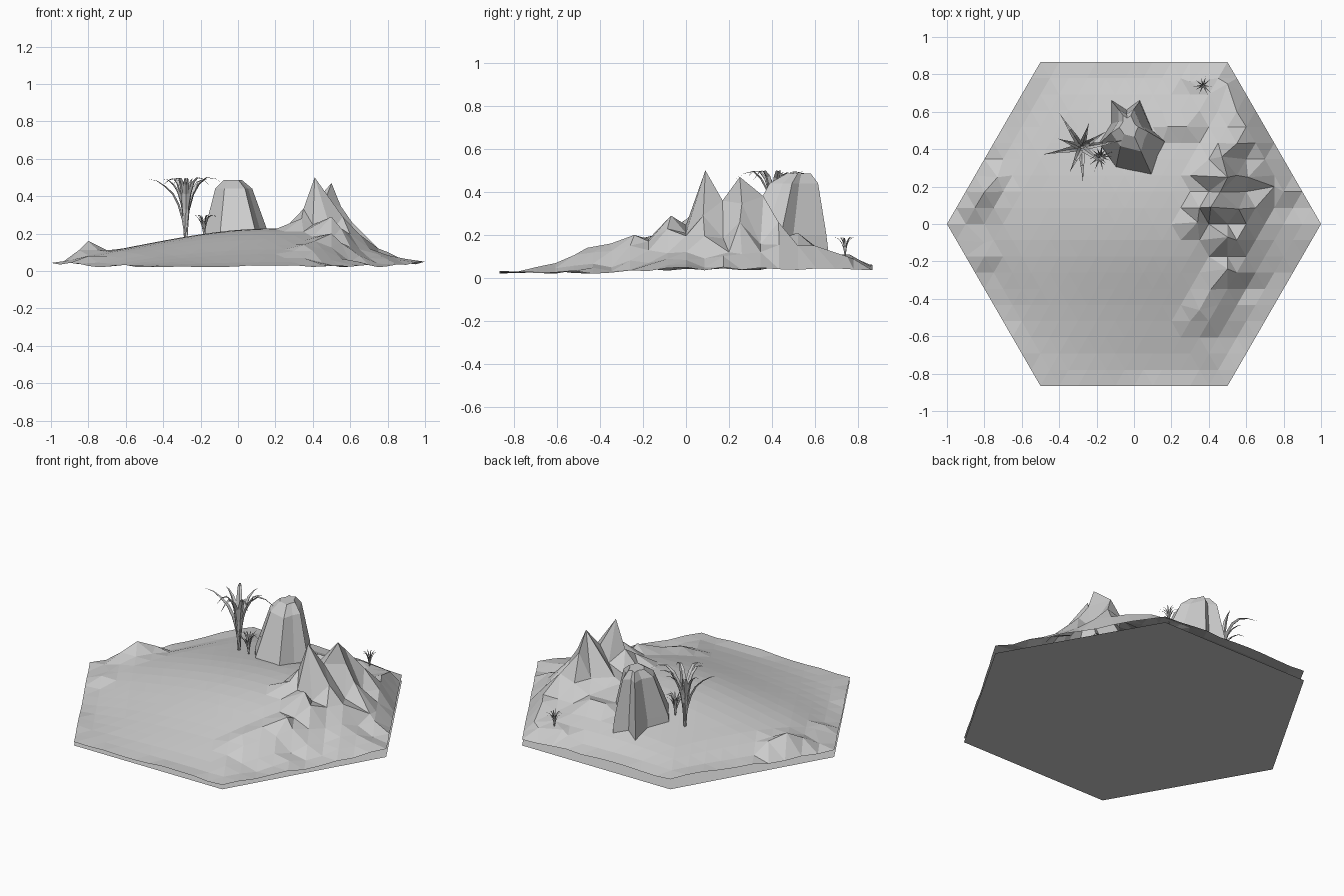
import bpy, bmesh, math, random
from mathutils import Vector, Matrix

random.seed(4)
old = bpy.data.objects.get("Cube")
if old:
    bpy.data.objects.remove(old, do_unlink=True)

grey = bpy.data.materials.new("stone_grey")
grey.use_nodes = True
COLOUR = (0.6, 0.6, 0.6, 1)
grey.diffuse_color = COLOUR
grey.node_tree.nodes["Principled BSDF"].inputs["Base Color"].default_value = COLOUR
ROOT3 = math.sqrt(3)


def make(name, bm):
    mesh = bpy.data.meshes.new(name)
    bm.to_mesh(mesh)
    bm.free()
    mesh.materials.append(grey)
    obj = bpy.data.objects.new(name, mesh)
    bpy.context.collection.objects.link(obj)
    return obj


def smooth(t):
    t = min(1, max(0, t))
    return t * t * (3 - 2 * t)


def inset(x, y):
    """Distance inside the hexagon rim: 0 on the rim, 1 in the middle."""
    return 1 - max(abs(y) * 2 / ROOT3, abs(x) + abs(y) / ROOT3)


def sand(x, y):
    """Height of the rounded dune, dropping east of the rocky ridge."""
    rim = 0.026 + 0.016 * smooth((y + 0.5) / 0.5)
    rim += 0.02 * smooth((y - 0.3) / 0.5) * smooth(0.6 - x)
    hill = 0.185 * smooth(1.02 - math.hypot((x - 0.2) * 0.7, y - 0.1))
    hill *= smooth(0.1 + inset(x, y) / 0.3)
    foot = 0.58 + 0.3 * min(0, y + 0.1)
    hill *= 1 - 0.6 * smooth((x - foot) / 0.1)
    return rim + hill


# Flat hexagonal base plate
bm = bmesh.new()
bmesh.ops.create_circle(bm, cap_ends=True, segments=6, radius=1,
                        matrix=Matrix.Rotation(math.pi / 2, 4, "Z"))
bm.verts.ensure_lookup_table()
angle = math.atan2(bm.verts[0].co.y, bm.verts[0].co.x)
bmesh.ops.rotate(bm, verts=bm.verts, matrix=Matrix.Rotation(-angle, 3, "Z"))
bmesh.ops.reverse_faces(bm, faces=[f for f in bm.faces if f.normal.z > 0])
make("base_plate", bm)

# Crags on the ground: x, y, height, foot radius
crags = [(0.41, 0.09, 0.5, 0.15), (0.5, 0.25, 0.47, 0.16), (0.47, 0.36, 0.38, 0.15),
         (0.46, 0.17, 0.36, 0.12), (0.34, 0.01, 0.28, 0.13), (0.5, -0.07, 0.29, 0.18),
         (0.56, 0.08, 0.29, 0.2), (0.61, 0.25, 0.26, 0.17), (0.55, 0.43, 0.26, 0.17),
         (0.5, -0.24, 0.2, 0.13), (0.35, -0.46, 0.14, 0.14), (0.41, -0.35, 0.16, 0.13),
         (0.3, 0.26, 0.24, 0.13), (0.28, 0.52, 0.21, 0.12), (0.18, 0.52, 0.21, 0.1),
         (0.55, 0.6, 0.15, 0.12), (0.3, 0.76, 0.11, 0.11), (0.5, 0.75, 0.1, 0.1),
         (0.75, 0.2, 0.12, 0.12), (-0.8, 0.17, 0.16, 0.16), (-0.73, 0.25, 0.12, 0.1),
         (-0.8, -0.1, 0.08, 0.1)]

# Ground: triangular lattice raised into dune and crags
N = 10
bm = bmesh.new()
grid = {}
for j in range(-N, N + 1):
    for i in range(-N, N + 1):
        if abs(i + j) <= N:
            grid[i, j] = bm.verts.new(((i + j / 2) / N, j * ROOT3 / 2 / N, 0))
for (i, j), v in grid.items():
    for a, b in (((i + 1, j), (i, j + 1)), ((i, j + 1), (i - 1, j + 1))):
        if a in grid and b in grid:
            bm.faces.new((v, grid[a], grid[b]))
inner = [v for v in bm.verts if inset(*v.co.xy) > 0.01]
for x, y, h, r in crags:
    v = min(inner, key=lambda p: (p.co.xy - Vector((x, y))).length)
    v.co.xy = x, y
for v in bm.verts:
    x, y = v.co.xy
    z = sand(x, y)
    if inset(x, y) < 0.01:
        z += random.uniform(-0.008, 0.008)
    else:
        rough = smooth((x - 0.3) / 0.15) + smooth((-x - 0.7) / 0.1)
        z += rough * random.uniform(-0.012, 0.012)
        for cx, cy, h, r in crags:
            d = math.hypot(x - cx, y - cy) / r
            if d < 1:
                z = max(z, h - (h - 0.08) * d)
    v.co.z = max(0.02, z)
make("ground", bm)

# Standing rock: star-shaped foot rising to a narrow top that leans back
star = [(0.1, 0.25), (0.13, 0.36), (0.17, 0.44), (0.1, 0.5), (0.03, 0.66), (-0.04, 0.61),
        (-0.12, 0.66), (-0.12, 0.54), (-0.19, 0.43), (-0.1, 0.3)]
centre = Vector((0, 0.48, 0))
bm = bmesh.new()
rings = []
for scale, z, lean in ((1.03, 0.09, 0), (0.96, 0.2, 0), (0.55, 0.44, 0.035), (0.28, 0.485, 0.05)):
    ring = []
    for x, y in star:
        p = centre.lerp(Vector((x, y, 0)), scale)
        ring.append(bm.verts.new((p.x - lean / 2, p.y + lean, z)))
    rings.append(ring)
for low, high in zip(rings, rings[1:]):
    for k in range(len(star)):
        n = (k + 1) % len(star)
        bm.faces.new((low[k], low[n], high[n], high[k]))
bm.faces.new(rings[-1])
make("standing_rock", bm)


def plant(name, x, y, z, spread, height, width, count):
    """Fountain of folded, tapering, arching leaves."""
    bm = bmesh.new()
    steps = 7
    for k in range(count):
        a = math.tau * (k + random.uniform(-0.25, 0.25)) / count
        out = Vector((math.cos(a), math.sin(a), 0))
        side = Vector((-out.y, out.x, 0))
        reach = spread * random.uniform(0.6, 1.05)
        arch = random.uniform(1.5, 2.1)
        rows = []
        for s in range(steps + 1):
            t = s / steps
            mid = Vector((x, y, z)) + out * (0.02 * spread + reach * t ** 2)
            mid.z += height * math.sin(arch * t) * random.uniform(0.97, 1)
            w = width * (0.4 + 0.6 * math.sin(math.pi * t)) * (1 - t ** 3)
            fold = Vector((0, 0, w * 0.4)) - out * w * 0.4
            rows.append([bm.verts.new(mid + side * w + fold), bm.verts.new(mid),
                         bm.verts.new(mid - side * w + fold)])
        for low, high in zip(rows, rows[1:]):
            for c in (0, 1):
                bm.faces.new((low[c], low[c + 1], high[c + 1], high[c]))
    bmesh.ops.remove_doubles(bm, verts=bm.verts, dist=0.0003)
    make(name, bm)


# Plants
plant("large_plant", -0.28, 0.41, 0.12, 0.21, 0.38, 0.018, 9)
plant("medium_plant", -0.18, 0.36, 0.14, 0.08, 0.16, 0.006, 13)
plant("small_plant", 0.37, 0.74, 0.07, 0.06, 0.12, 0.004, 10)
